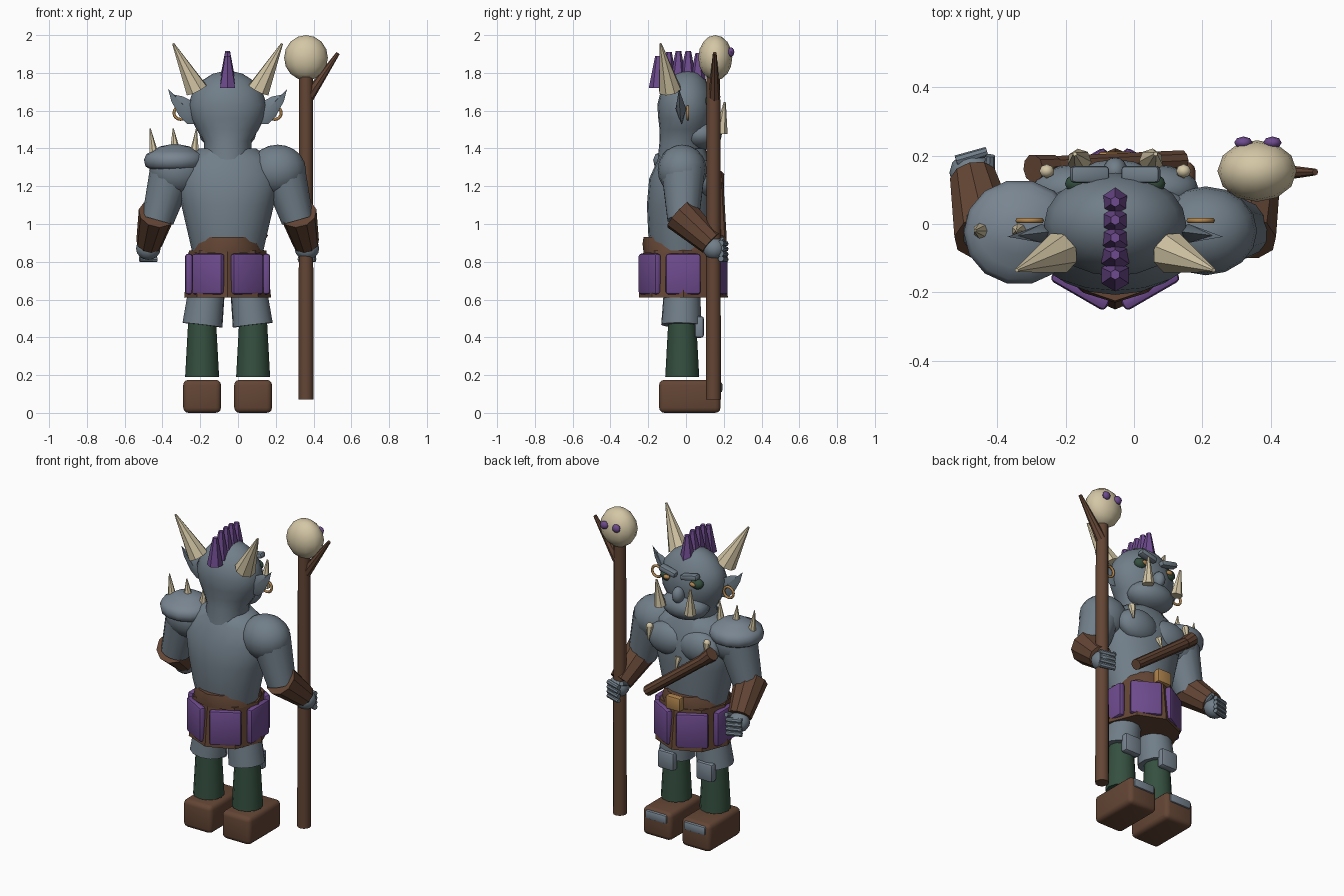
import bpy, bmesh, math
from mathutils import Vector, Matrix, Euler

if "Cube" in bpy.data.objects:
    bpy.data.objects.remove(bpy.data.objects["Cube"])

CX = -0.055          # body centre line
V = Vector


def material(name, r, g, b):
    m = bpy.data.materials.new(name)
    m.diffuse_color = (r, g, b, 1)
    m.use_nodes = True
    m.node_tree.nodes["Principled BSDF"].inputs["Base Color"].default_value = m.diffuse_color
    return m


SKIN = material("blue_grey_skin", .165, .21, .25)
METAL = material("steel_grey", .19, .235, .285)
BROWN = material("brown_leather", .125, .06, .035)
PURPLE = material("purple_cloth", .155, .07, .27)
GREEN = material("dark_green", .035, .08, .05)
BONE = material("bone", .66, .57, .38)
GOLD = material("gold", .43, .23, .075)


def finish(name, bm, mat, angle=35):
    bmesh.ops.recalc_face_normals(bm, faces=bm.faces)
    me = bpy.data.meshes.new(name)
    bm.to_mesh(me)
    bm.free()
    me.materials.append(mat)
    for p in me.polygons:
        p.use_smooth = angle > 0
    if angle > 0:
        me.set_sharp_from_angle(angle=math.radians(angle))
    ob = bpy.data.objects.new(name, me)
    bpy.context.collection.objects.link(ob)
    return ob


def ball(name, c, r, mat, seg=16, rings=10, rot=(0, 0, 0)):
    bm = bmesh.new()
    m = Matrix.Translation(c) @ Euler(rot).to_matrix().to_4x4() @ Matrix.Diagonal((*r, 1))
    bmesh.ops.create_uvsphere(bm, u_segments=seg, v_segments=rings, radius=1, matrix=m)
    return finish(name, bm, mat, 50)


def limb(name, a, b, r1, r2, mat, n=12, angle=35):
    a, b = V(a), V(b)
    bm = bmesh.new()
    q = (b - a).to_track_quat('Z', 'Y').to_matrix().to_4x4()
    bmesh.ops.create_cone(bm, cap_ends=True, segments=n, radius1=r1, radius2=r2,
                          depth=(b - a).length, matrix=Matrix.Translation((a + b) / 2) @ q)
    return finish(name, bm, mat, angle)


def box(name, c, size, mat, bevel=.01, rot=(0, 0, 0), seg=2):
    bm = bmesh.new()
    m = Matrix.Translation(c) @ Euler(rot).to_matrix().to_4x4() @ Matrix.Diagonal((*size, 1))
    bmesh.ops.create_cube(bm, size=1, matrix=m)
    bmesh.ops.bevel(bm, geom=bm.edges[:], offset=bevel, segments=seg, profile=.5, affect='EDGES')
    return finish(name, bm, mat, 40)


def loft(name, rings, mat, n=20, angle=50, x=CX):
    """Stack of ellipses: z, x radius, back y, front y."""
    bm = bmesh.new()
    loops = []
    for z, rx, y0, y1 in rings:
        loops.append([bm.verts.new((x + rx * math.cos(t), (y0 + y1) / 2 + (y1 - y0) / 2 * math.sin(t), z))
                      for t in (2 * math.pi * i / n for i in range(n))])
    for lo, hi in zip(loops, loops[1:]):
        for i in range(n):
            bm.faces.new((lo[i], lo[(i + 1) % n], hi[(i + 1) % n], hi[i]))
    bm.faces.new(loops[0])
    bm.faces.new(loops[-1])
    return finish(name, bm, mat, angle)


# Torso, neck and head
loft("torso", [(.84, .185, -.18, .13), (.95, .21, -.2, .14), (1.1, .245, -.207, .15),
               (1.24, .275, -.195, .155), (1.34, .24, -.15, .13), (1.4, .15, -.12, .1)], SKIN)
loft("head", [(1.34, .125, -.15, .09), (1.44, .126, -.14, .1), (1.5, .165, -.14, .13),
              (1.56, .195, -.147, .145), (1.63, .208, -.152, .15), (1.7, .185, -.135, .135),
              (1.76, .135, -.1, .105), (1.795, .08, -.055, .07), (1.81, .02, -.01, .03)], SKIN)
ball("jaw", (CX, .08, 1.475), (.15, .11, .085), SKIN)
ball("nose", (CX, .155, 1.56), (.036, .04, .05), SKIN)

# Skirt, belt and buckle
loft("skirt", [(.61, .23, -.25, .222), (.86, .205, -.225, .195)], BROWN, n=8, angle=0)
loft("belt", [(.85, .195, -.225, .18), (.895, .18, -.23, .185), (.93, .155, -.225, .175)], BROWN, n=12)
box("buckle", (CX, .19, .895), (.1, .045, .085), GOLD)
for i in range(6):
    a = math.radians(60 * i)
    box("skirt_panel", (CX + .205 * math.cos(a), -.015 + .205 * math.sin(a), .735),
        (.04, .185, .215), PURPLE, .014, (0, 0, a))

for s in (-1, 1):
    def P(x, y, z):
        return V((CX + s * x, y, z))

    # Legs and feet
    limb("thigh", P(.133, -.025, .465), P(.105, -.02, .7), .108, .095, SKIN)
    limb("shin", P(.135, -.02, .19), P(.135, -.02, .5), .09, .073, GREEN)
    box("knee_plate", P(.135, .07, .455), (.115, .05, .115), METAL, .015)
    box("boot", P(.135, .02, .0875), (.2, .325, .175), BROWN, .028, seg=3)
    box("toe_plate", P(.135, .175, .135), (.15, .035, .055), METAL, .012)

    # Arms and chest
    ball("chest_muscle", P(.11, .1, 1.24), (.135, .075, .1), SKIN)
    ball("shoulder", P(.265, -.02, 1.285), (.15, .13, .135), SKIN)
    limb("upper_arm", P(.295, -.015, 1.28), P(.37, -.015, 1.02), .118, .085, SKIN, 14)
    limb("bracer", P(.375, -.035, 1.055), P(.415, .135, .9), .098, .07, BROWN, 10)
    ball("hand", P(.42, .15, .87), (.065, .06, .06), SKIN, 12, 8)
    for k in range(4):
        z = .9 - .028 * k
        limb("finger", P(.465, .185, z), P(.375, .212, z - .004), .016, .014, SKIN, 8)
    limb("thumb", P(.37, .14, .9), P(.365, .2, .92), .018, .014, SKIN, 8)

    # Eyes, brows and tusks
    ball("eye_socket", P(.105, .118, 1.645), (.042, .03, .033), GREEN, 12, 8)
    ball("eye", P(.092, .142, 1.645), (.022, .014, .014), GOLD, 10, 6)
    box("brow", P(.075, .145, 1.69), (.115, .05, .034), SKIN, .012, (0, -s * .22, 0))
    limb("tusk", P(.105, .185, 1.48), P(.118, .205, 1.645), .036, .006, BONE, 7, 0)
    limb("necklace_tooth", P(.2, .155, 1.31), P(.2, .168, 1.23), .022, .005, BONE, 6)
    ball("necklace_bead", P(.2, .155, 1.31), (.022, .02, .022), BONE, 8, 6)

    # Horns
    limb("horn", P(.165, -.085, 1.71), P(.288, -.135, 1.955), .062, .006, BONE, 8, 30)

    # Ears: flat outline with thickness, plus a ring
    outline = [(.17, 1.64), (.235, 1.675), (.285, 1.685), (.315, 1.715), (.298, 1.65),
               (.255, 1.57), (.215, 1.53), (.17, 1.53)]
    bm = bmesh.new()
    mid = [bm.verts.new(P(.215, y, 1.61)) for y in (-.055, .0)]
    rim = [bm.verts.new(P(x, -.02 - .12 * (x - .17), z)) for x, z in outline]
    for i in range(len(rim)):
        for m in mid:
            bm.faces.new((rim[i], rim[(i + 1) % len(rim)], m))
    finish("ear", bm, SKIN, 40)
    bpy.ops.mesh.primitive_torus_add(location=P(.25, .01, 1.588), rotation=(math.pi / 2, 0, 0),
                                     major_radius=.034, minor_radius=.008,
                                     major_segments=16, minor_segments=6)
    ring = bpy.context.object
    ring.name = "earring"
    ring.data.materials.append(GOLD)
    bpy.ops.object.shade_smooth()

# Mohawk
for y, z0, z1 in ((.065, 1.75, 1.905), (.012, 1.77, 1.915), (-.04, 1.76, 1.915),
                  (-.09, 1.74, 1.91), (-.148, 1.72, 1.89)):
    limb("mohawk_spike", (CX, y - .003, z0), (CX, y, z1), .046, .015, PURPLE, 6, 0)

# Pauldron with spikes
PX = -.335
loft("pauldron", [(1.29, .13, -.14, .1), (1.305, .155, -.17, .125), (1.34, .163, -.178, .13),
                  (1.37, .15, -.165, .118), (1.385, .12, -.13, .09), (1.41, .08, -.09, .05),
                  (1.42, .03, -.04, .01)], METAL, n=14, x=PX)
for x, lean, z in ((-.445, -.02, 1.365), (PX, -.008, 1.4), (-.23, .01, 1.375)):
    limb("pauldron_spike", (x, -.02, z), (x + lean, -.02, 1.505), .026, .003, BONE, 7, 0)

# Club slung across the chest and middle tooth
limb("club_handle", (.14, .185, .915), (-.26, .165, 1.22), .032, .034, BROWN, 10)
limb("club_head", (-.235, .167, 1.2), (-.295, .162, 1.255), .036, .042, BROWN, 10)
limb("necklace_tooth_middle", (CX, .155, 1.17), (CX, .18, 1.1), .02, .004, BONE, 6)

# Staff with skull
limb("staff", (.36, .145, .07), (.36, .145, 1.8), .04, .036, BROWN, 12)
limb("staff_branch", (.37, .15, 1.67), (.53, .152, 1.905), .032, .01, BROWN, 8)
ball("skull", (.36, .155, 1.88), (.116, .09, .12), BONE, 12, 8)
for x in (.32, .405):
    ball("skull_eye", (x, .238, 1.91), (.027, .018, .025), PURPLE, 8, 6)
